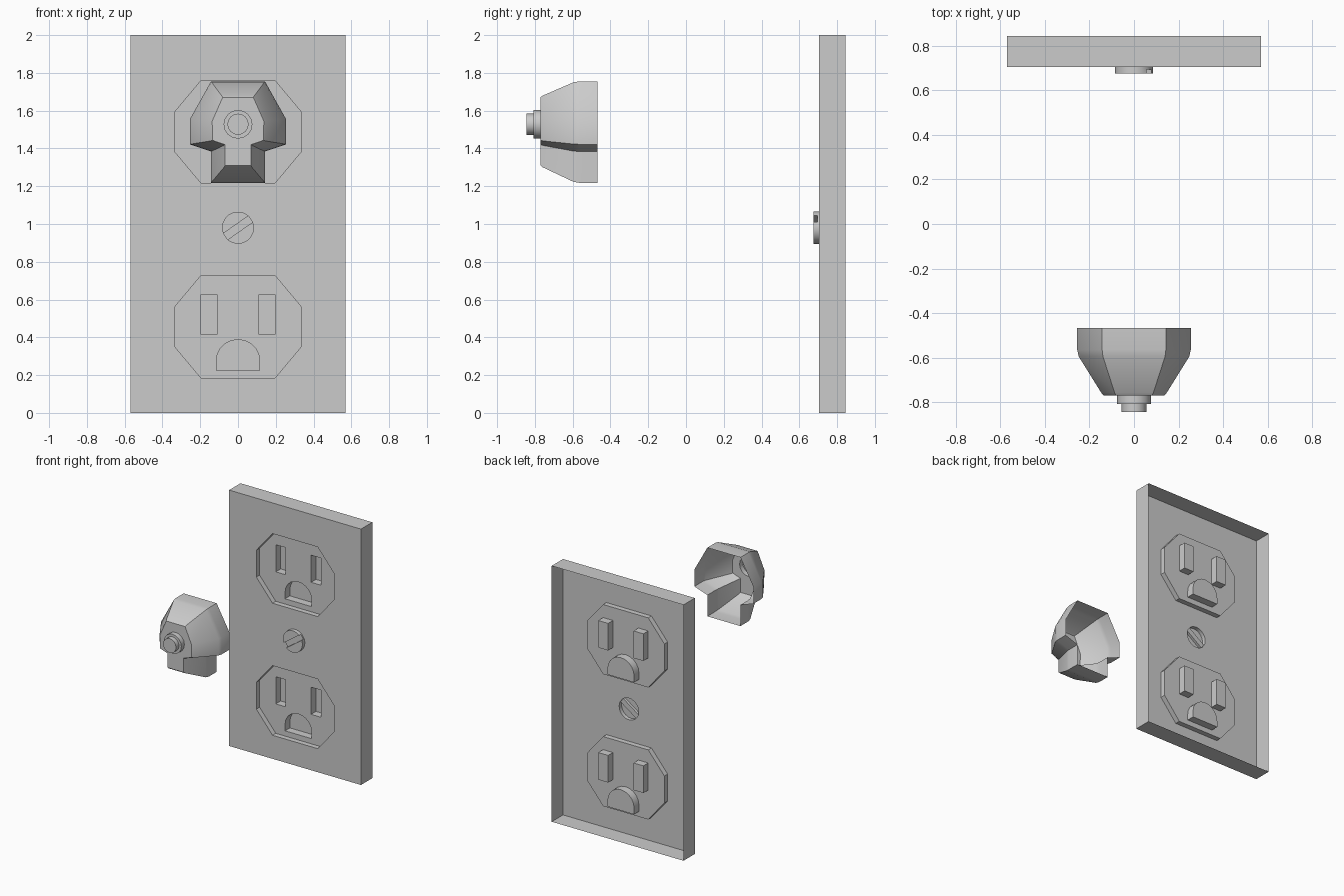
import bpy, bmesh
from math import sin, cos, asin, pi, radians

if "Cube" in bpy.data.objects:
    bpy.data.objects.remove(bpy.data.objects["Cube"])


def ring(bm, pts, y):
    """Closed loop of (x, z) points at depth y."""
    vs = [bm.verts.new((x, y, z)) for x, z in pts]
    for a, b in zip(vs, vs[1:] + vs[:1]):
        bm.edges.new((a, b))
    return vs


def skirt(bm, a, b):
    """Wall of quads between two matching loops."""
    n = len(a)
    for i in range(n):
        j = (i + 1) % n
        bm.faces.new((a[i], a[j], b[j], b[i]))


def fill(bm, *loops):
    """Flat cap bounded by the first loop, with the others as holes."""
    edges = [bm.edges.get((a, b)) for l in loops for a, b in zip(l, l[1:] + l[:1])]
    bmesh.ops.triangle_fill(bm, use_beauty=True, use_dissolve=False,
                            edges=edges, normal=(0, -1, 0))


def finish(bm, name):
    """Turn the sheet outward (front caps face -y) and make an object."""
    bmesh.ops.recalc_face_normals(bm, faces=bm.faces[:])
    bm.normal_update()
    if sum(f.normal.y * f.calc_area() for f in bm.faces) > 0:
        bmesh.ops.reverse_faces(bm, faces=bm.faces[:])
    me = bpy.data.meshes.new(name)
    bm.to_mesh(me)
    bm.free()
    ob = bpy.data.objects.new(name, me)
    bpy.context.scene.collection.objects.link(ob)
    bpy.ops.object.select_all(action='DESELECT')
    ob.select_set(True)
    bpy.context.view_layer.objects.active = ob
    bpy.ops.object.shade_smooth_by_angle(angle=radians(30))
    return ob


def rect(x0, x1, z0, z1):
    return [(x0, z0), (x1, z0), (x1, z1), (x0, z1)]


def mirrored(right):
    """Close a right-half outline (top to bottom) by mirroring in x."""
    return right + [(-x, z) for x, z in reversed(right)]


def circle(r, z, n=16):
    return [(r * cos(2 * pi * i / n), z + r * sin(2 * pi * i / n)) for i in range(n)]


FRONT, BACK = 0.705, 0.845
RECESS, SLOT = FRONT + 0.04, FRONT + 0.10

# Screw outline: two D shapes either side of a diagonal slot
R, ZS, TILT = 0.085, 0.98, radians(35)
a = asin(0.02 / R)
half_d = [[(R * cos(t + TILT), ZS + R * sin(t + TILT))
           for t in (s + a + (pi - 2 * a) * i / 8 for i in range(9))] for s in (0, pi)]
screw_outline = half_d[0] + half_d[1]

# Wall plate: open-backed sheet with recessed sockets
bm = bmesh.new()
outer = ring(bm, rect(-0.57, 0.57, 0, 2), FRONT)
skirt(bm, outer, ring(bm, rect(-0.57, 0.57, 0, 2), BACK))
holes = [ring(bm, screw_outline, FRONT)]
for zc in (0.456, 1.488):
    octagon = mirrored([(0.195, zc + 0.272), (0.335, zc + 0.105),
                        (0.335, zc - 0.105), (0.195, zc - 0.272)])
    rim, floor = ring(bm, octagon, FRONT), ring(bm, octagon, RECESS)
    skirt(bm, rim, floor)
    holes.append(rim)
    # Two blade slots and a round-topped ground slot
    arch = [(0.115 * cos(t), zc - 0.181 + 0.113 * sin(t))
            for t in (pi * i / 10 for i in range(11))]
    arch = [(x, z + 0.0) for x, z in arch]
    ground = [(x, z) for x, z in arch]
    ground = [(-0.115, zc - 0.231), (0.115, zc - 0.231)] + [(x, z) for x, z in ground]
    slots = []
    for pts in (rect(-0.195, -0.11, zc - 0.042, zc + 0.170),
                rect(0.11, 0.195, zc - 0.042, zc + 0.170), ground):
        top, bottom = ring(bm, pts, RECESS), ring(bm, pts, SLOT)
        skirt(bm, top, bottom)
        fill(bm, bottom)
        slots.append(top)
    fill(bm, floor, *slots)
fill(bm, outer, *holes)
finish(bm, "wall_plate")

# Slotted screw head, standing proud of the plate
bm = bmesh.new()
base, mid = ring(bm, screw_outline, FRONT), ring(bm, screw_outline, 0.695)
skirt(bm, base, mid)
bm.faces.new((mid[0], mid[8], mid[9], mid[17]))
for k in (0, 9):
    head = ring(bm, half_d[k // 9], 0.675)
    skirt(bm, mid[k:k + 9], head)
    fill(bm, head)
finish(bm, "screw")

# Plug: hollow tapered body with a grounding lobe, collar and cord stub
big = mirrored([(0.143, 1.755), (0.255, 1.554), (0.255, 1.422), (0.143, 1.384), (0.143, 1.218)])
small = mirrored([(0.087, 1.68), (0.147, 1.547), (0.145, 1.44), (0.074, 1.416), (0.074, 1.30)])
tip = [(x * 0.93, 1.5 + (z - 1.5) * 0.95) for x, z in small]
near = [(x + (u - x) * 0.06, z + (v - z) * 0.06) for (x, z), (u, v) in zip(big, small)]
bm = bmesh.new()
body = [ring(bm, p, y) for p, y in
        ((big, -0.468), (big, -0.565), (near, -0.595), (small, -0.758), (tip, -0.77))]
cord = [ring(bm, circle(r, 1.528), y) for r, y in
        ((0.076, -0.77), (0.076, -0.808), (0.056, -0.808), (0.056, -0.845))]
for loops in (body, cord):
    for p, q in zip(loops, loops[1:]):
        skirt(bm, p, q)
fill(bm, body[-1], cord[0])
fill(bm, cord[-1])
finish(bm, "plug")
